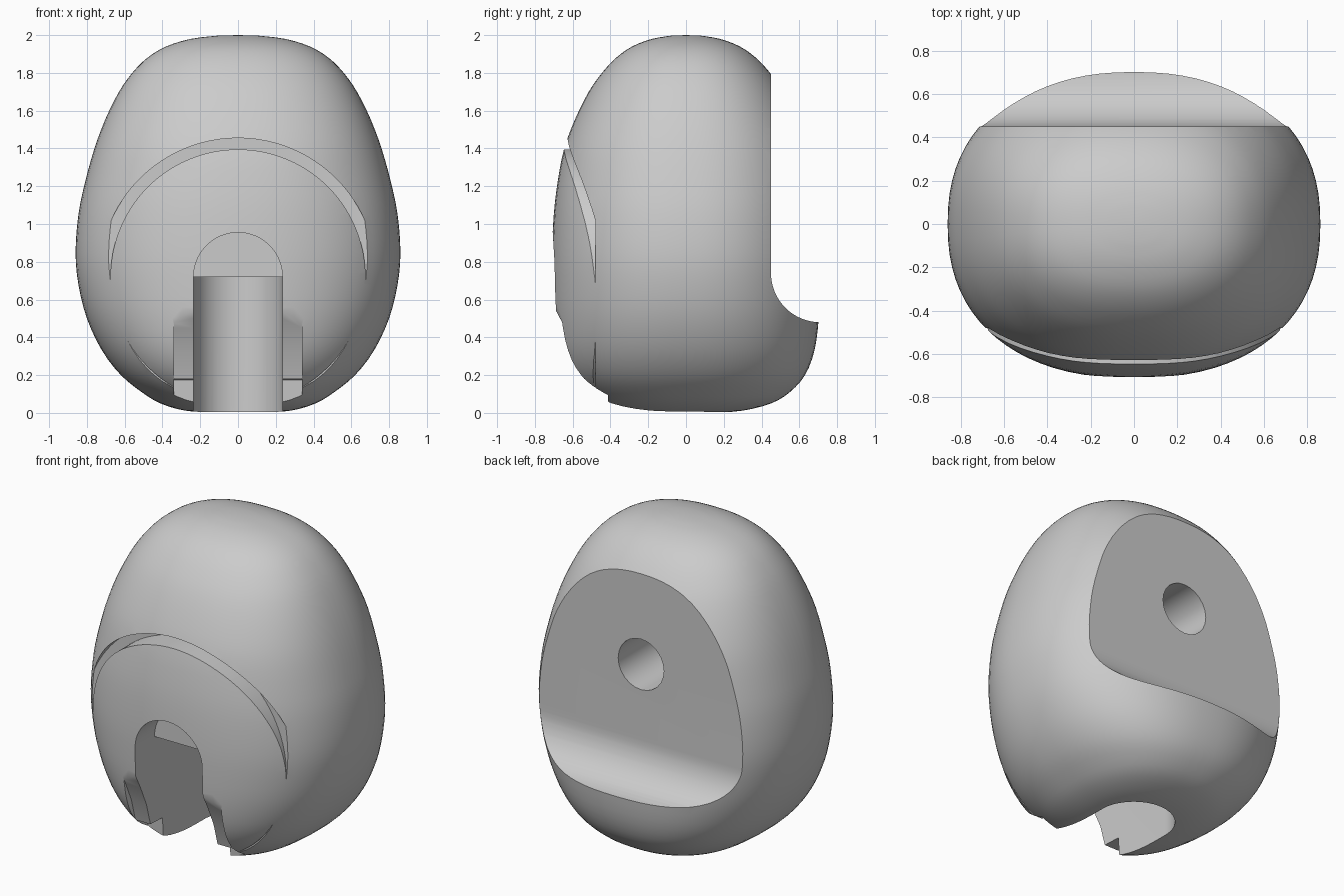
import bpy, bmesh, math
from mathutils import Matrix, Vector

cube = bpy.data.objects.get("Cube")
if cube:
    bpy.data.objects.remove(cube, do_unlink=True)

grey = bpy.data.materials.new("light_grey")
grey.use_nodes = True
COLOUR = (0.6, 0.6, 0.6, 1)
grey.diffuse_color = COLOUR
grey.node_tree.nodes["Principled BSDF"].inputs["Base Color"].default_value = COLOUR


def make(name, bm):
    bmesh.ops.recalc_face_normals(bm, faces=bm.faces)
    mesh = bpy.data.meshes.new(name)
    bm.to_mesh(mesh)
    bm.free()
    obj = bpy.data.objects.new(name, mesh)
    bpy.context.collection.objects.link(obj)
    mesh.materials.append(grey)
    return obj


def prism(name, outline, depth):
    """Close an outline of points and extrude it along the depth vector."""
    bm = bmesh.new()
    face = bm.faces.new([bm.verts.new(p) for p in outline])
    ext = bmesh.ops.extrude_face_region(bm, geom=[face])
    verts = [v for v in ext["geom"] if isinstance(v, bmesh.types.BMVert)]
    bmesh.ops.translate(bm, verts=verts, vec=depth)
    return make(name, bm)


def side_prism(name, outline, half):
    return prism(name, [(-half, y, z) for y, z in outline], (2 * half, 0, 0))


def arc(radius, start, end, steps):
    return [(radius * math.cos(a), radius * math.sin(a))
            for a in (math.radians(start + (end - start) * i / steps) for i in range(steps + 1))]


def catmull(a, b, c, d, t):
    return 0.5 * (2 * b + (c - a) * t + (2 * a - 5 * b + 4 * c - d) * t * t
                  + (3 * b - a - 3 * c + d) * t ** 3)


# Body: rounded rings (height, half width, half depth)
rows = [Vector(r) for r in (
    (0, .12, .14), (.012, .28, .30), (.05, .41, .45), (.11, .51, .55), (.2, .62, .63),
    (.33, .72, .68), (.5, .80, .703), (.68, .845, .71), (.85, .86, .71), (1.05, .845, .70),
    (1.22, .81, .68), (1.4, .76, .645), (1.56, .70, .585), (1.7, .63, .515), (1.8, .56, .445),
    (1.88, .48, .37), (1.94, .38, .285), (1.98, .25, .18), (1.997, .11, .08))]
profile = []
for i in range(len(rows) - 1):
    a, d = rows[max(i - 1, 0)], rows[min(i + 2, len(rows) - 1)]
    profile += [catmull(a, rows[i], rows[i + 1], d, k / 3) for k in range(3)]
profile.append(rows[-1])

SIDES, POWER = 80, 2 / 2.3
bm = bmesh.new()
rings = []
for z, rx, ry in profile:
    ring = []
    for i in range(SIDES):
        a = math.tau * i / SIDES
        c, s = math.cos(a), math.sin(a)
        ring.append(bm.verts.new((rx * math.copysign(abs(c) ** POWER, c),
                                  ry * math.copysign(abs(s) ** POWER, s), z)))
    rings.append(ring)
for low, high in zip(rings, rings[1:]):
    for i in range(SIDES):
        j = (i + 1) % SIDES
        bm.faces.new((low[i], low[j], high[j], high[i]))
for ring, z in ((rings[0], 0), (rings[-1], 2)):
    pole = bm.verts.new((0, 0, z))
    for i in range(SIDES):
        bm.faces.new((ring[i], ring[(i + 1) % SIDES], pole))
body = make("body", bm)

cutters = []

# Flat back with a curved lip at the bottom
lip = [(y + .71, z + .74) for y, z in arc(.26, 180, 270, 16)]
cutters.append(side_prism("back_cutter", [(.45, 2.3)] + lip + [(1.2, .48), (1.2, 2.3)], 1.2))

# Blind round hole in the back
hole = [(x, 0, z + 1.22) for x, z in arc(.16, 0, 345, 23)]
cutters.append(prism("hole_cutter", hole, (0, .8, 0)))

# Circular groove around the front disc
bm = bmesh.new()
corners = [bm.verts.new((r, y, .72)) for r, y in ((.675, -1), (.735, -1), (.735, -.48), (.675, -.48))]
edges = [bm.edges.new((corners[i], corners[(i + 1) % 4])) for i in range(4)]
bmesh.ops.spin(bm, geom=corners + edges, cent=(0, 0, .72), axis=(0, 1, 0),
               angle=math.tau, steps=96, use_merge=True)
bmesh.ops.remove_doubles(bm, verts=bm.verts, dist=.0005)
cutters.append(make("groove_cutter", bm))

# Scooped relief on both sides of the slot
scoop = [(-1, .6), (-.72, .6), (-.64, .45), (-.58, .32), (-.54, .18),
         (-.42, .175), (-.40, -.1), (-1, -.1)]
cutters.append(side_prism("scoop_cutter", scoop, .34))

# Slot with a round inner end, open at the front and below
W = .235
end = [(x, y, -.2) for x, y in arc(W, 0, 180, 32)]
cutters.append(prism("slot_cutter", end + [(-W, -1, -.2), (W, -1, -.2)], (0, 0, .92)))

# Shallow arch above the slot
arch = [(x, -1, z + .72) for x, z in arc(W, 0, 180, 32)]
cutters.append(prism("arch_cutter", arch + [(-W, -1, .5), (W, -1, .5)], (0, .5, 0)))

for cutter in cutters:
    mod = body.modifiers.new(cutter.name, "BOOLEAN")
    mod.operation = "DIFFERENCE"
    mod.solver = "EXACT"
    mod.object = cutter
bpy.context.view_layer.objects.active = body
body.select_set(True)
for cutter in cutters:
    bpy.ops.object.modifier_apply(modifier=cutter.name)
    bpy.data.objects.remove(cutter, do_unlink=True)
bpy.ops.object.select_all(action="DESELECT")
body.select_set(True)
bpy.ops.object.shade_smooth_by_angle(angle=math.radians(30))
